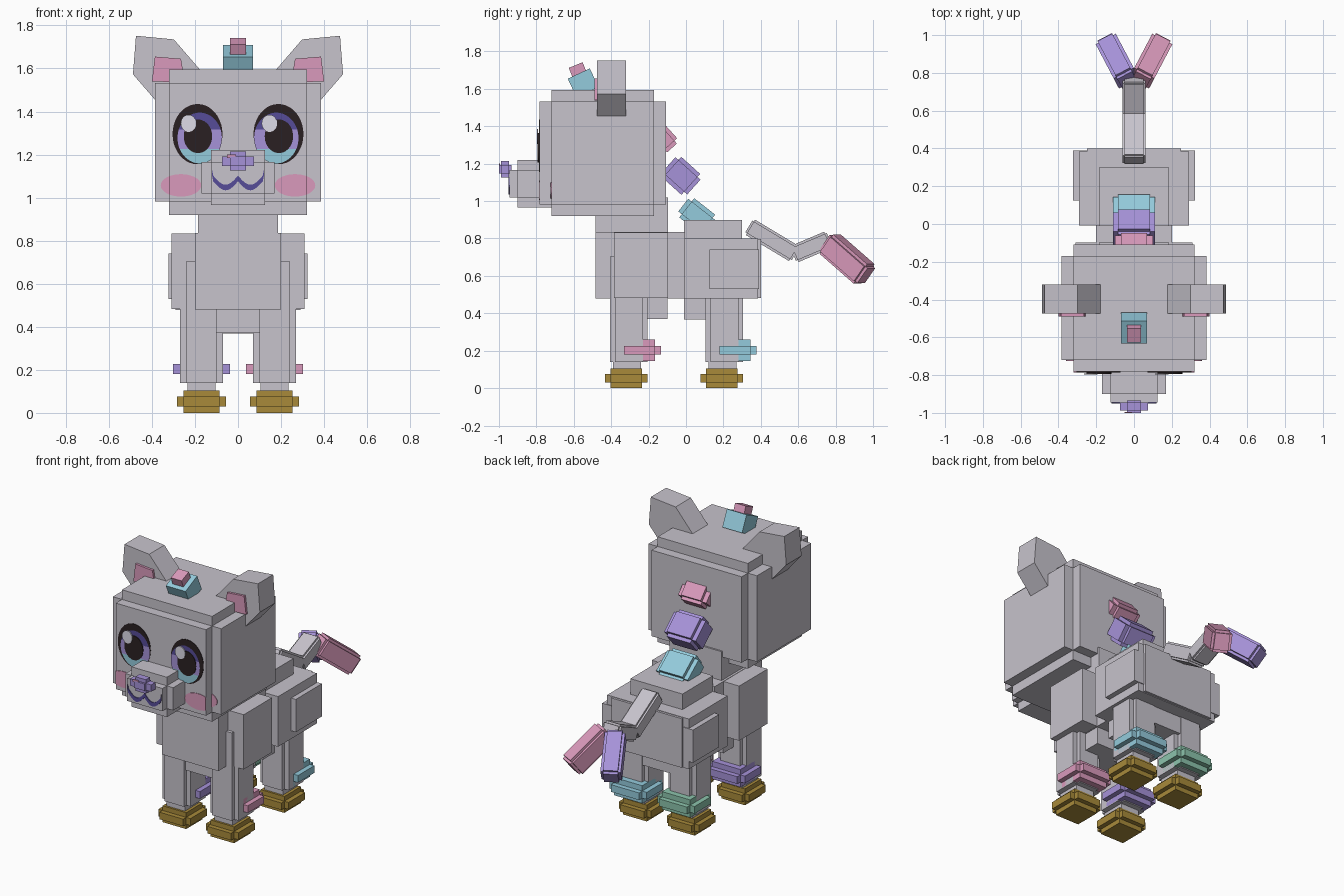
import bpy, bmesh, math
from mathutils import Matrix, Vector

if "Cube" in bpy.data.objects:
    bpy.data.objects.remove(bpy.data.objects["Cube"])


def mat(name, r, g, b):
    m = bpy.data.materials.new(name)
    lin = [((c / 255 + 0.055) / 1.055) ** 2.4 for c in (r, g, b)]
    m.diffuse_color = (*lin, 1)
    m.use_nodes = True
    m.node_tree.nodes["Principled BSDF"].inputs["Base Color"].default_value = m.diffuse_color
    return m


GREY = mat("soft_grey", 199, 195, 204)
BLUE = mat("sky_blue", 148, 203, 220)
PINK = mat("rose_pink", 218, 154, 188)
PURPLE = mat("lavender", 166, 146, 216)
GREEN = mat("mint_green", 140, 196, 172)
GOLD = mat("hoof_gold", 168, 138, 58)
INDIGO = mat("indigo", 86, 76, 152)
DARK = mat("dark_brown", 42, 32, 34)
WHITE = mat("eye_shine", 222, 220, 232)


def finish(name, bm, mats, matrix=None):
    bmesh.ops.recalc_face_normals(bm, faces=bm.faces[:])
    me = bpy.data.meshes.new(name)
    bm.to_mesh(me)
    bm.free()
    for m in mats:
        me.materials.append(m)
    ob = bpy.data.objects.new(name, me)
    if matrix:
        ob.matrix_world = matrix
    bpy.context.collection.objects.link(ob)
    return ob


def add_box(bm, c, h):
    m = Matrix.Translation(c) @ Matrix.Diagonal((2 * h[0], 2 * h[1], 2 * h[2], 1))
    bmesh.ops.create_cube(bm, size=1, matrix=m)


def box(name, x, y, z, m=GREY):
    """Plain box from its x, y and z ranges."""
    bm = bmesh.new()
    r = (x, y, z)
    add_box(bm, [(a + b) / 2 for a, b in r], [(b - a) / 2 for a, b in r])
    return finish(name, bm, [m])


def stepped(name, c, h, step, m=GREY, rot=None):
    """Block with stepped edges: three boxes, each reaching full size on one axis."""
    bm = bmesh.new()
    for axis in range(3):
        add_box(bm, (0, 0, 0), [h[i] if i == axis else h[i] - step[i] for i in range(3)])
    M = Matrix.Translation(c)
    return finish(name, bm, [m], M @ rot.to_4x4() if rot else M)


def tilt(deg):
    return Matrix.Rotation(math.radians(deg), 3, 'X')


def prism(name, pts, y0, y1, m):
    """Outline in x, z extruded from y0 to y1."""
    bm = bmesh.new()
    f = bm.faces.new([bm.verts.new((x, y0, z)) for x, z in pts])
    r = bmesh.ops.extrude_face_region(bm, geom=[f])
    verts = [v for v in r["geom"] if isinstance(v, bmesh.types.BMVert)]
    bmesh.ops.translate(bm, verts=verts, vec=(0, y1 - y0, 0))
    return finish(name, bm, [m])


def ellipse(name, cx, cz, rx, rz, y, m, limit=9, n=40):
    """Thin painted disc facing the front, clipped at |x| = limit."""
    pts = []
    for i in range(n):
        a = 2 * math.pi * i / n
        x = max(-limit, min(limit, cx + rx * math.cos(a)))
        pts.append((x, cz + rz * math.sin(a)))
    return prism(name, pts, y, y + 0.006, m)


# Head, muzzle and nose
stepped("head", (0, -0.445, 1.257), (0.385, 0.337, 0.338), (0.065, 0.062, 0.062))
stepped("muzzle", (0, -0.80, 1.093), (0.17, 0.145, 0.128), (0.045, 0.045, 0.055))
stepped("nose", (0, -0.967, 1.17), (0.075, 0.033, 0.045), (0.038, 0.012, 0.023), PURPLE)
prism("nose_shine", [(-0.05, 1.185), (-0.01, 1.185), (-0.01, 1.2), (-0.05, 1.2)],
      -1.0, -0.994, PINK)

# Mouth: a wavy ribbon on the muzzle front
path = []
for i in range(25):
    x = -0.115 + 0.23 * i / 24
    path.append((x, 1.09 - 0.042 * abs(math.sin(math.pi * x / 0.115))))
path = [(-0.12, 1.115)] + path + [(0.12, 1.115)]
prism("mouth", [(x, z + 0.012) for x, z in path] + [(x, z - 0.014) for x, z in path[::-1]],
      -0.95, -0.944, INDIGO)

# Eyes and cheeks
for s, side in ((-1, "left"), (1, "right")):
    cx = s * 0.188
    ellipse("eye_rim_" + side, cx, 1.295, 0.116, 0.14, -0.785, DARK)
    # Iris built in rows, coloured by height
    bm = bmesh.new()
    rows, rx, rz, ix, iz = 28, 0.103, 0.118, cx - s * 0.01, 1.277
    ring = []
    for i in range(rows + 1):
        a = math.pi * (i / rows - 0.5) * 0.99
        w, z = rx * math.cos(a), iz + rz * math.sin(a)
        ring.append((bm.verts.new((ix - w, -0.789, z)), bm.verts.new((ix + w, -0.789, z))))
    for (a, b), (c, d) in zip(ring, ring[1:]):
        f = bm.faces.new((a, b, d, c))
        h = f.calc_center_median().z
        f.material_index = 0 if h > 1.315 else 1 if h > 1.225 else 2
    finish("iris_" + side, bm, [INDIGO, PURPLE, BLUE])
    ellipse("pupil_" + side, cx + 0.002, 1.285, 0.066, 0.078, -0.793, DARK)
    ellipse("eye_shine_" + side, cx - 0.042, 1.345, 0.036, 0.04, -0.797, WHITE)
    ellipse("cheek_" + side, s * 0.265, 1.057, 0.094, 0.052, -0.785, PINK, 0.32)
    ellipse("cheek_edge_" + side, s * 0.265, 1.057, 0.094, 0.052, -0.724, PINK)

    # Ears
    ear = [(0.298, 1.735), (0.474, 1.752), (0.488, 1.573), (0.386, 1.455), (0.177, 1.595)]
    inner = [(0.265, 1.645), (0.386, 1.655), (0.40, 1.54), (0.247, 1.535)]
    prism("ear_" + side, [(s * x, z) for x, z in ear], -0.475, -0.32, GREY)
    prism("inner_ear_" + side, [(s * x, z) for x, z in inner], -0.49, -0.47, PINK)

# Forelock on top of the head
bm = bmesh.new()
add_box(bm, (0, 0, 0), (0.07, 0.065, 0.055))
finish("forelock_base", bm, [BLUE], Matrix.Translation((0, -0.55, 1.632)) @ tilt(25).to_4x4())
bm = bmesh.new()
add_box(bm, (0, 0, 0), (0.038, 0.04, 0.04))
finish("forelock_tip", bm, [PINK], Matrix.Translation((0, -0.575, 1.69)) @ tilt(22).to_4x4())

# Mane down the back of the head and neck
stepped("mane_top", (0, -0.125, 1.34), (0.1, 0.075, 0.055), (0.03, 0.02, 0.02), PINK, tilt(-48))
stepped("mane_middle", (0, -0.025, 1.135), (0.112, 0.09, 0.075), (0.028, 0.022, 0.022), PURPLE, tilt(-42))
stepped("mane_bottom", (0, 0.06, 0.92), (0.112, 0.095, 0.065), (0.028, 0.024, 0.022), BLUE, tilt(-38))

# Neck and body
box("neck", (-0.185, 0.185), (-0.385, -0.097), (0.8, 1.02))
box("throat", (-0.185, 0.185), (-0.485, -0.2), (0.83, 0.93))
box("chest", (-0.2, 0.2), (-0.485, -0.005), (0.48, 0.835))
box("shoulders", (-0.31, 0.31), (-0.385, -0.097), (0.482, 0.833))
box("front_belly", (-0.195, 0.195), (-0.39, -0.099), (0.37, 0.5))
box("rump", (-0.185, 0.185), (-0.01, 0.3), (0.368, 0.9))
box("hips", (-0.29, 0.29), (-0.008, 0.385), (0.478, 0.8))
box("hindquarters", (-0.25, 0.25), (0.0, 0.4), (0.482, 0.797))
for s, side in ((-1, "left"), (1, "right")):
    box("thigh_" + side, sorted((s * 0.2, s * 0.323)), (0.125, 0.39), (0.53, 0.74))
    box("shoulder_strip_" + side, sorted((s * 0.2, s * 0.24)), (-0.406, -0.3), (0.28, 0.705))

# Legs, hooves and anklets
ANKLETS = {("front", -1): PURPLE, ("front", 1): PINK, ("rear", -1): GREEN, ("rear", 1): BLUE}
for (end, s), colour in ANKLETS.items():
    x, y = s * 0.17, (-0.305 if end == "front" else 0.205)
    tag = end + ("_left" if s < 0 else "_right")
    bm = bmesh.new()
    add_box(bm, (x, y, 0.33), (0.1, 0.075, 0.19))
    add_box(bm, (x, y, 0.33), (0.07, 0.1, 0.19))
    add_box(bm, (x, y - 0.01, 0.2), (0.065, 0.075, 0.12))
    finish("leg_" + tag, bm, [GREY])
    stepped("hoof_" + tag, (x, y - 0.014, 0.0525), (0.114, 0.114, 0.0525), (0.03, 0.03, 0.03), GOLD)
    stepped("anklet_" + tag, (x, y + 0.056, 0.203), (0.132, 0.115, 0.057), (0.032, 0.032, 0.034), colour)

# Tail with a forked tip
for name, c, half, deg in (("tail_base", (0, 0.46, 0.79), 0.145, -31),
                           ("tail_middle", (0, 0.67, 0.755), 0.105, 23)):
    stepped(name, c, (0.062, half, 0.048), (0.012, 0.01, 0.012), GREY, tilt(deg))
for s, side, colour in ((-1, "left", PURPLE), (1, "right", PINK)):
    d = Vector((s * 0.105, 0.2, -0.175)).normalized()
    stepped("tail_tip_" + side, (s * 0.088, 0.862, 0.69), (0.06, 0.145, 0.066),
            (0.016, 0.016, 0.016), colour, d.to_track_quat('Y', 'Z').to_matrix())
